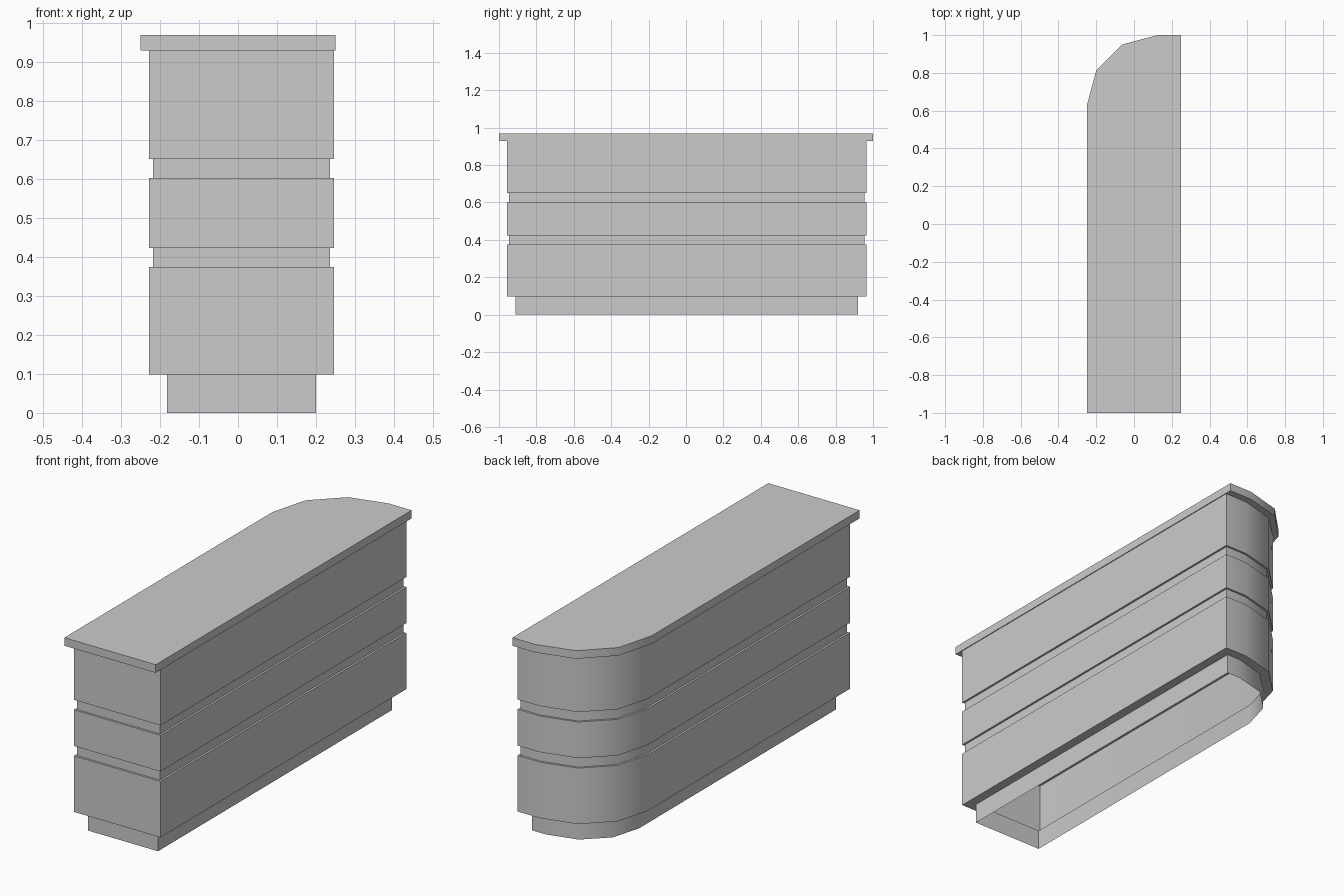
import bpy, bmesh, math

if "Cube" in bpy.data.objects:
    bpy.data.objects.remove(bpy.data.objects["Cube"])

CX, CY = 0.124, 0.626   # centre of the rounded corner


def outline(x0, x1, y0, y1):
    """Plan outline: rectangle with its back-left corner rounded in 3 segments."""
    pts = [(x0, y0), (x1, y0), (x1, y1)]
    for i in range(4):
        a = math.radians(90 + 30 * i)
        pts.append((CX + (CX - x0) * math.cos(a), CY + (y1 - CY) * math.sin(a)))
    return pts


def body_outline(inset):
    return outline(-0.228 + inset, 0.246 - inset, -0.957 + inset, 0.965 - inset)


def loft(name, sections, caps=False):
    """Join a stack of (outline, z) sections into a shell."""
    bm = bmesh.new()
    rings = [[bm.verts.new((x, y, z)) for x, y in pts] for pts, z in sections]
    n = len(rings[0])
    for lo, hi in zip(rings, rings[1:]):
        for i in range(n):
            j = (i + 1) % n
            bm.faces.new((lo[i], lo[j], hi[j], hi[i]))
    if caps:
        bm.faces.new(rings[0][::-1])
        bm.faces.new(rings[-1])
    mesh = bpy.data.meshes.new(name)
    bm.to_mesh(mesh)
    bm.free()
    ob = bpy.data.objects.new(name, mesh)
    bpy.context.collection.objects.link(ob)
    bpy.ops.object.select_all(action='DESELECT')
    ob.select_set(True)
    bpy.context.view_layer.objects.active = ob
    bpy.ops.object.shade_smooth_by_angle(angle=math.radians(40))
    return ob


# Recessed plinth, open underneath
loft("plinth", [(body_outline(0.046), 0.0), (body_outline(0.046), 0.098)])

# Hollow counter body with two shallow grooves: (inset, z)
profile = [(0.046, 0.098), (0, 0.098)]
for z0, z1 in ((0.375, 0.424), (0.603, 0.652)):
    profile += [(0, z0), (0.01, z0), (0.01, z1), (0, z1)]
profile.append((0, 0.93))
loft("counter_body", [(body_outline(d), z) for d, z in profile])

# Overhanging worktop
slab = outline(-0.25, 0.25, -1.0, 1.0)
loft("worktop", [(slab, 0.93), (slab, 0.97)], caps=True)
